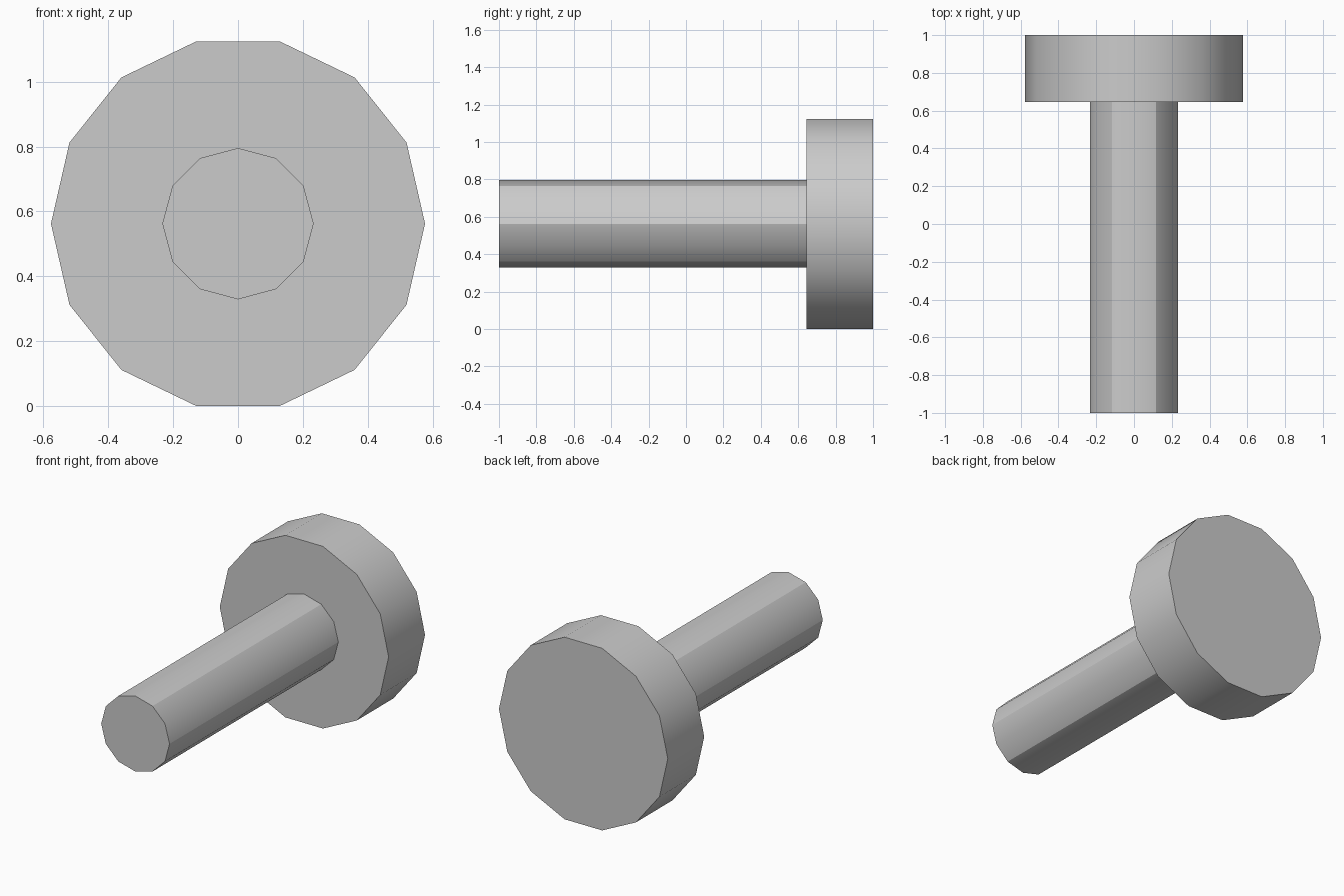
import bpy, bmesh
from math import cos, sin, pi

cube = bpy.data.objects.get("Cube")
if cube:
    bpy.data.objects.remove(cube, do_unlink=True)

grey = bpy.data.materials.new("light_grey")
grey.use_nodes = True
colour = (0.6, 0.6, 0.6, 1.0)
grey.diffuse_color = colour
grey.node_tree.nodes["Principled BSDF"].inputs["Base Color"].default_value = colour

CENTRE_Z = 0.5625


def prism(name, sides, radius, y_front, y_back, crease_step):
    """Smooth-sided prism along y; every crease_step-th long edge stays sharp."""
    bm = bmesh.new()
    rings = []
    for y in (y_front, y_back):
        rings.append([bm.verts.new((radius * cos(2 * pi * i / sides), y,
                                    CENTRE_Z + radius * sin(2 * pi * i / sides)))
                      for i in range(sides)])
    front, back = rings
    bm.faces.new(front)
    bm.faces.new(back[::-1])
    for i in range(sides):
        j = (i + 1) % sides
        bm.faces.new((front[j], front[i], back[i], back[j])).smooth = True
    bmesh.ops.recalc_face_normals(bm, faces=bm.faces)
    # Cap rims are sharp
    for edge in bm.edges:
        if any(len(f.verts) > 4 for f in edge.link_faces):
            edge.smooth = False
    if crease_step:
        for i in range(0, sides, crease_step):
            bm.edges.get((front[i], back[i])).smooth = False
    mesh = bpy.data.meshes.new(name)
    bm.to_mesh(mesh)
    bm.free()
    mesh.materials.append(grey)
    obj = bpy.data.objects.new(name, mesh)
    bpy.context.collection.objects.link(obj)
    return obj


# Wide disc at the back, thin rod running forward from it
prism("head", 14, 0.576, 0.645, 1.0, 0)
prism("shaft", 12, 0.233, -1.0, 0.645, 2)
